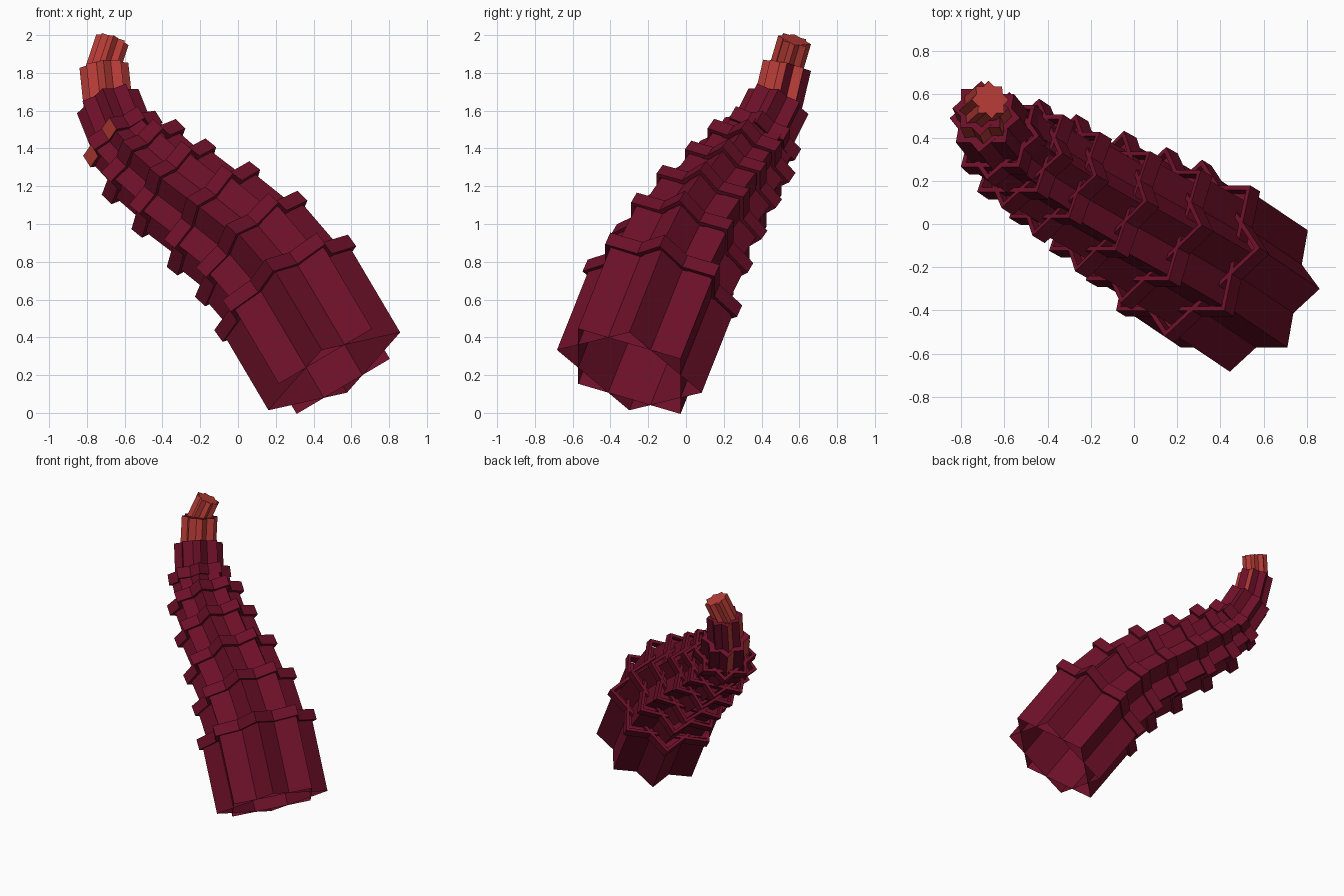
import bpy, bmesh, math
from mathutils import Vector

if "Cube" in bpy.data.objects:
    bpy.data.objects.remove(bpy.data.objects["Cube"], do_unlink=True)


def material(name, rgb):
    m = bpy.data.materials.new(name)
    m.use_nodes = True
    m.diffuse_color = (*rgb, 1)
    m.node_tree.nodes["Principled BSDF"].inputs["Base Color"].default_value = (*rgb, 1)
    return m


MATS = [material("dark_maroon", (0.15, 0.005, 0.021)),
        material("warm_red", (0.48, 0.045, 0.038))]

# Joints along the bent axis, with the body radius of the section above each
JOINTS = [Vector(p) for p in (
    (.51, -.30, .22), (.25, -.125, .66), (.07, -.02, .87), (-.13, .09, 1.03),
    (-.34, .21, 1.19), (-.50, .31, 1.33), (-.61, .39, 1.45), (-.69, .49, 1.65),
    (-.71, .535, 1.84), (-.665, .575, 1.975))]
BODY_R = (.405, .36, .32, .275, .24, .205, .175, .13, .09)
COLLAR_R = (.435, .39, .355, .31, .28, .225)


def frame(axis):
    """Two directions across the axis, the first one level in y."""
    a = Vector((0, 1, 0)).cross(axis).normalized()
    return a, axis.cross(a).normalized()


def square(bm, centre, axis, radius, turn):
    a, b = frame(axis)
    angles = [turn + k * math.pi / 2 for k in range(4)]
    return [bm.verts.new(centre + radius * (a * math.cos(t) + b * math.sin(t))) for t in angles]


def bridge(bm, low, high):
    for k in range(4):
        n = (k + 1) % 4
        bm.faces.new((low[k], low[n], high[n], high[k]))


def finish(bm, name, is_red):
    bm.normal_update()
    for f in bm.faces:
        f.material_index = int(is_red(f.normal))
    mesh = bpy.data.meshes.new(name)
    bm.to_mesh(mesh)
    bm.free()
    for m in MATS:
        mesh.materials.append(m)
    bpy.context.collection.objects.link(bpy.data.objects.new(name, mesh))


def star_section(name, start, end, radius, is_red):
    """Two crossed square tubes, open below and closed above."""
    bm = bmesh.new()
    axis = (end - start).normalized()
    for turn in (0, math.pi / 4):
        low = square(bm, start, axis, radius, turn)
        high = square(bm, end - axis * (.001 if turn else 0), axis, radius, turn)
        bridge(bm, low, high)
        bm.faces.new(high)
    finish(bm, name, is_red)


def star_collar(name, centre, axis, radius, is_red):
    """Two crossed thin square bands with hollow corners."""
    bm = bmesh.new()
    half, wall = axis * .04, .03
    for turn in (0, math.pi / 4):
        rings = [square(bm, centre + s * half, axis, radius - inset, turn)
                 for s, inset in ((-1, 0), (1, 0), (1, wall), (-1, wall))]
        for k in range(4):
            bridge(bm, rings[k], rings[(k + 1) % 4])
    finish(bm, name, is_red)


# Red spreads from one side near the top until it covers the tip
RED_RULES = {6: lambda n: n.x < -.85,
             7: lambda n: n.y < .15,
             8: lambda n: True}


def no_red(n):
    return False


# Body sections
for i, radius in enumerate(BODY_R):
    start, end = JOINTS[i], JOINTS[i + 1]
    axis = (end - start).normalized()
    overlap = .07 if i else 0
    star_section(f"body_section_{i + 1}", start - axis * overlap, end, radius,
                 RED_RULES.get(i, no_red))

# Raised collars at the joints
for i, radius in enumerate(COLLAR_R, 1):
    before = (JOINTS[i] - JOINTS[i - 1]).normalized()
    after = (JOINTS[i + 1] - JOINTS[i]).normalized()
    rule = (lambda n: n.x < -.5 and n.y < -.4) if i == len(COLLAR_R) else no_red
    star_collar(f"collar_{i}", JOINTS[i], (before + after).normalized(), radius, rule)
